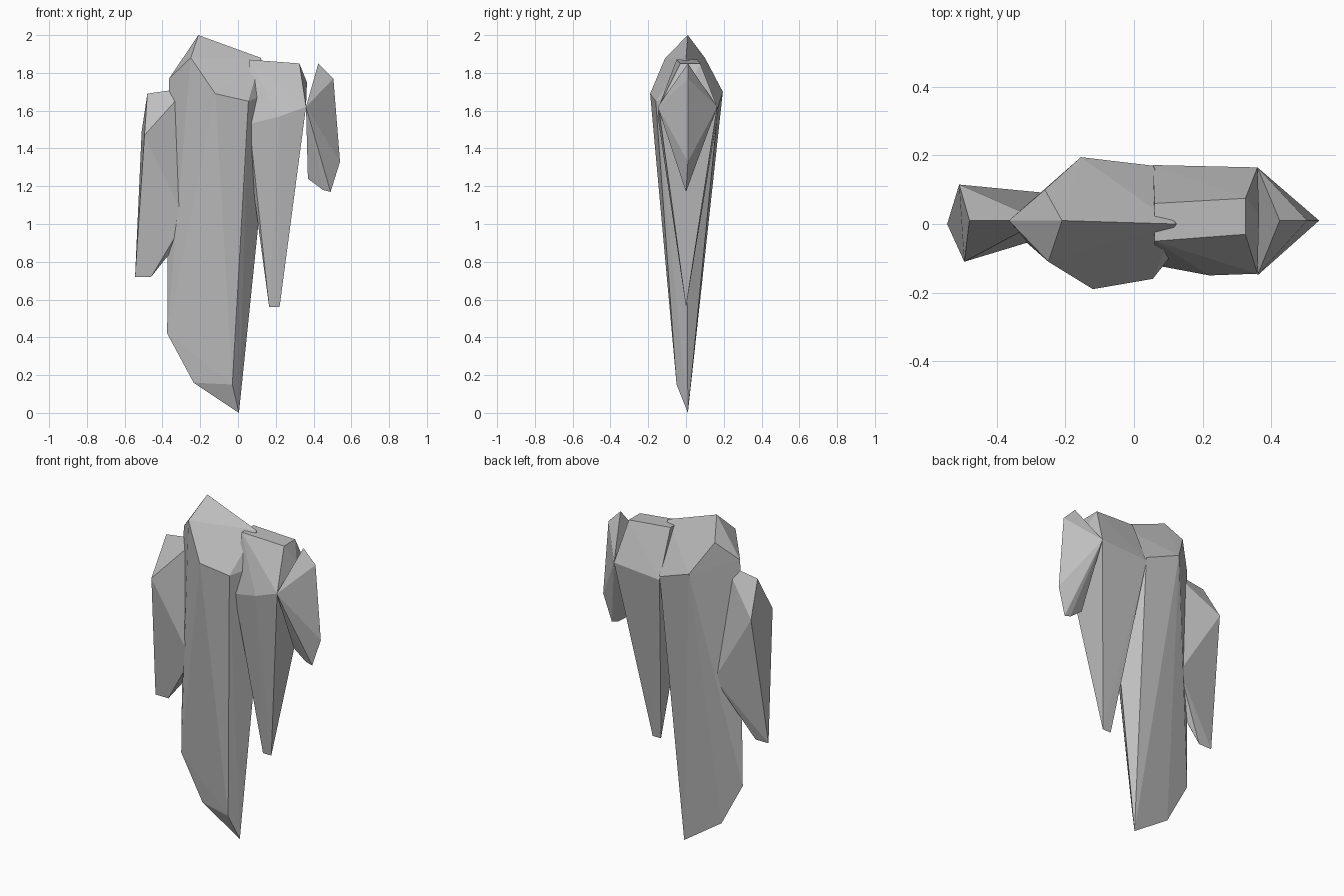
import bpy, bmesh

# One stone colour for every shard
stone = bpy.data.materials.new("grey_stone")
stone.diffuse_color = (0.52, 0.52, 0.52, 1.0)


def shard(name, points):
    """Faceted rock shard wrapped tightly around its corner points."""
    bm = bmesh.new()
    for p in points:
        bm.verts.new(p)
    hull = bmesh.ops.convex_hull(bm, input=bm.verts)
    loose = {g for g in hull["geom_interior"] + hull["geom_unused"]
             if isinstance(g, bmesh.types.BMVert)}
    bmesh.ops.delete(bm, geom=list(loose), context='VERTS')
    bmesh.ops.recalc_face_normals(bm, faces=bm.faces)
    mesh = bpy.data.meshes.new(name)
    bm.to_mesh(mesh)
    bm.free()
    mesh.materials.append(stone)
    obj = bpy.data.objects.new(name, mesh)
    bpy.context.collection.objects.link(obj)
    return obj


# Tall central shard: roof ridge, shoulders, long taper to the lowest tip
shard("main_shard", [
    (-0.21, 0.01, 2.0), (0.12, 0.0, 1.88), (-0.365, 0.01, 1.77),
    (-0.25, -0.11, 1.88), (-0.26, 0.10, 1.88),
    (-0.12, -0.19, 1.69), (0.055, -0.16, 1.65),
    (-0.155, 0.195, 1.70), (0.055, 0.17, 1.62),
    (0.18, 0.0, 1.70),
    (-0.375, 0.0, 0.42), (-0.235, 0.0, 0.16),
    (-0.03, -0.05, 0.15), (0.005, 0.01, 0.0)])

# Left shard, sunk into the central one
shard("left_shard", [
    (-0.48, 0.01, 1.69), (-0.27, 0.01, 1.72),
    (-0.495, -0.11, 1.47), (-0.51, 0.115, 1.49),
    (-0.28, -0.045, 1.02), (-0.25, 0.09, 1.06), (-0.30, 0.0, 0.92),
    (-0.545, 0.0, 0.72), (-0.46, 0.0, 0.72)])

# Right shard: flat top, wide shoulders, pointed foot
shard("right_shard", [
    (0.06, 0.06, 1.87), (0.06, -0.05, 1.87),
    (0.325, 0.075, 1.85), (0.325, -0.03, 1.85), (0.365, 0.03, 1.75),
    (0.06, -0.12, 1.53), (0.22, -0.15, 1.57), (0.36, -0.145, 1.62),
    (0.055, 0.172, 1.60), (0.36, 0.165, 1.62),
    (0.075, -0.05, 1.23), (0.165, 0.0, 0.56), (0.22, 0.0, 0.56)])

# Small outer shard touching the right shard's shoulder
shard("outer_shard", [
    (0.425, 0.01, 1.85), (0.505, 0.01, 1.77), (0.54, 0.01, 1.33),
    (0.49, 0.0, 1.17), (0.45, 0.0, 1.18), (0.37, 0.0, 1.24),
    (0.36, -0.15, 1.62), (0.36, 0.165, 1.62)])
